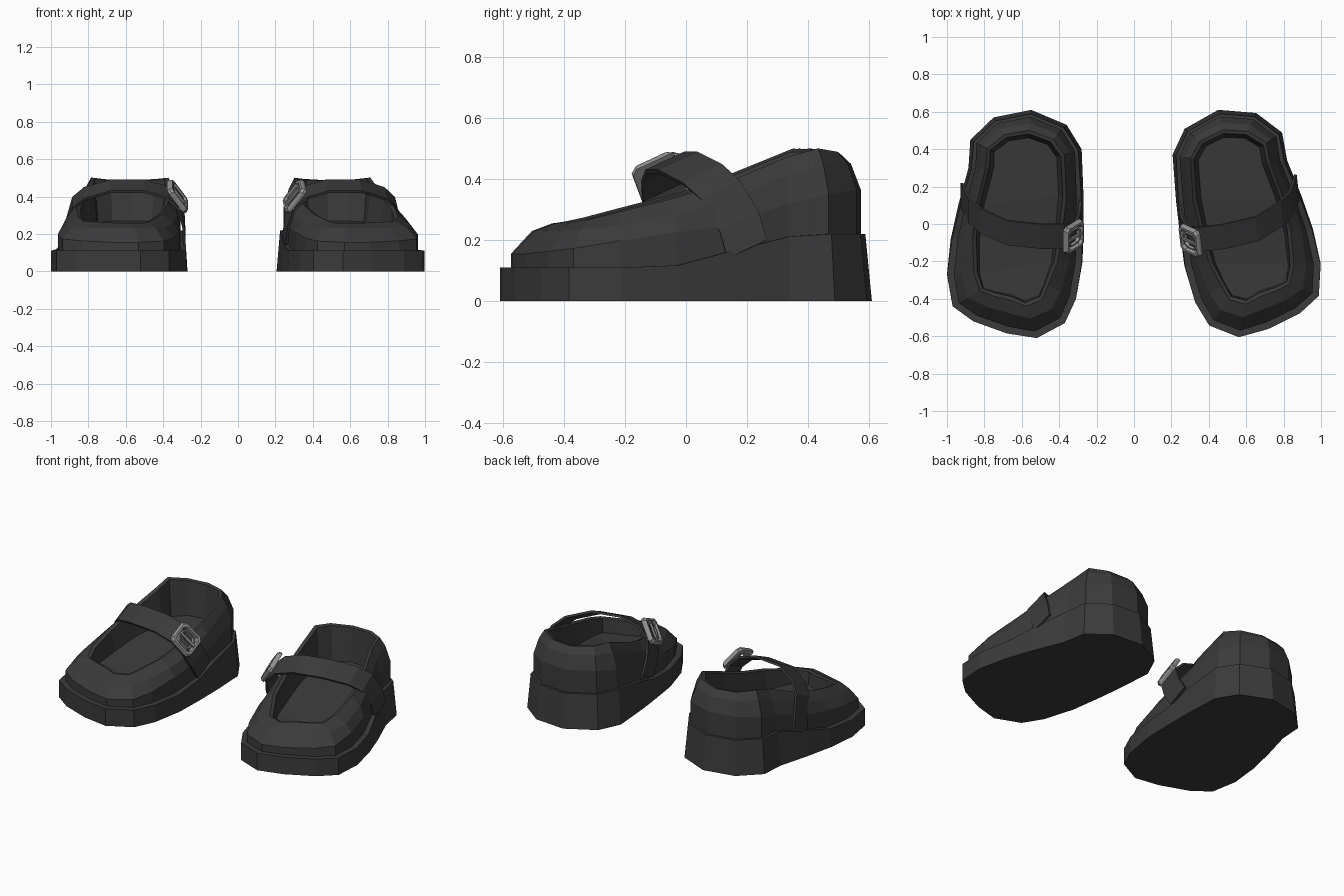
import bpy, bmesh
from mathutils import Vector, Matrix

if "Cube" in bpy.data.objects:
    bpy.data.objects.remove(bpy.data.objects["Cube"])


def material(name, v):
    m = bpy.data.materials.new(name)
    m.use_nodes = True
    m.diffuse_color = (v, v, v, 1)
    m.node_tree.nodes["Principled BSDF"].inputs["Base Color"].default_value = (v, v, v, 1)
    return m


BLACK = material("black leather", 0.043)
METAL = material("grey metal", 0.3)

# Right footprint, from the heel along the inner side to the toe and back
OUTLINE = [(.05, .61), (.24, .53), (.32, .40), (.33, .15), (.33, 0), (.325, -.2),
           (.29, -.4), (.23, -.53), (.08, -.61), (-.08, -.585), (-.26, -.52), (-.37, -.44),
           (-.40, -.27), (-.38, -.08), (-.34, .1), (-.285, .3), (-.275, .45), (-.15, .57)]
N = len(OUTLINE)

# Heights and insets along the shoe as (y, value) curves
SOLE_Z = [(-.2, .11), (-.03, .12), (.12, .17), (.28, .21), (.4, .22)]
SIDE_Z = [(-.55, .155), (-.37, .18), (-.2, .21), (.1, .25), (.3, .32), (.5, .365)]
SHOULDER_Z = [(-.5, .23), (-.3, .24), (0, .3), (.2, .37), (.4, .45)]
RIM_Z = [(-.43, .255), (-.35, .27), (-.13, .325), (.05, .37), (.17, .42), (.38, .505), (.5, .487)]
FLOOR_Z = [(-.45, .17), (-.15, .18), (.1, .23), (.45, .27)]
SHOULDER_IN = [(-.6, .11), (-.3, .08), (0, .055), (.5, .07)]
RIM_IN = [(-.6, .18), (-.4, .165), (-.15, .125), (.2, .085), (.6, .11)]
FLOOR_IN = [(-.6, .21), (-.15, .16), (.2, .13), (.6, .15)]


def curve(pts, y):
    if y <= pts[0][0]:
        return pts[0][1]
    for (a, u), (b, v) in zip(pts, pts[1:]):
        if y <= b:
            return u + (v - u) * (y - a) / (b - a)
    return pts[-1][1]


def ring(inset, height, dz=0):
    """Footprint drawn in towards the spine of the shoe, lifted to a height curve."""
    out = []
    for x, y in OUTLINE:
        sy = max(-.25, min(.3, y))
        spine = Vector((-.013 + .11 * sy, sy))
        p = Vector((x, y))
        p -= (p - spine).normalized() * curve(inset, y)
        out.append((p.x, p.y, curve(height, p.y) + dz))
    return out


def flat(v):
    return [(0, v)]


def shell(rings, floor):
    """Loft the rings, close the bottom and span the top from side to side."""
    bm = bmesh.new()
    loops = [[bm.verts.new(p) for p in r] for r in rings]
    for a, b in zip(loops, loops[1:]):
        for i in range(N):
            j = (i + 1) % N
            bm.faces.new((a[i], a[j], b[j], b[i]))
    bm.faces.new(loops[0])
    if floor:
        top = loops[-1]
        for i in range(N // 2 - 1):
            bm.faces.new((top[i], top[i + 1], top[N - 2 - i], top[N - 1 - i]))
    return bm


def sole():
    return shell([ring(flat(0), flat(0)),
                  ring([(-.3, 0), (.5, .022)], SOLE_Z),
                  ring(flat(.06), SOLE_Z)], True)


def upper():
    return shell([ring(flat(.037), SOLE_Z, -.01),
                  ring(flat(.037), SIDE_Z),
                  ring(SHOULDER_IN, SHOULDER_Z),
                  ring(RIM_IN, RIM_Z),
                  ring([(y, v + .02) for y, v in RIM_IN], RIM_Z, -.008),
                  ring(FLOOR_IN, FLOOR_Z)], True)


STRAP = [(-.32, .155, .17), (-.31, .13, .26), (-.28, .07, .365), (-.22, .02, .415),
         (-.08, -.045, .455), (.1, -.065, .455), (.22, -.065, .42), (.285, -.055, .36),
         (.31, 0, .26), (.312, .06, .17)]
ACROSS = Vector((0, .065, .03))


def strap():
    """Tilted band over the instep, with thickness."""
    bm = bmesh.new()
    rows = []
    for i, p in enumerate(STRAP):
        a, b = Vector(STRAP[max(i - 1, 0)]), Vector(STRAP[min(i + 1, len(STRAP) - 1)])
        n = ACROSS.cross(b - a).normalized() * .007
        if n.dot(Vector(p) - Vector((0, 0, .2))) < 0:
            n.negate()
        c = Vector(p)
        rows.append([bm.verts.new(q) for q in
                     (c - ACROSS - n, c + ACROSS - n, c + ACROSS + n, c - ACROSS + n)])
    for a, b in zip(rows, rows[1:]):
        for i in range(4):
            j = (i + 1) % 4
            bm.faces.new((a[i], a[j], b[j], b[i]))
    bm.faces.new(rows[0])
    bm.faces.new(rows[-1])
    return bm


def frame(bm, half_u, half_v, width, low, high):
    """Rectangular frame with clipped corners and a bevelled top."""
    def loop(inset, z):
        u, v, c = half_u - inset, half_v - inset, .018
        pts = [(u, v - c), (u - c, v), (c - u, v), (-u, v - c),
               (-u, c - v), (c - u, -v), (u - c, -v), (u, c - v)]
        return [bm.verts.new((x, y, z)) for x, y in pts]
    loops = [loop(0, low), loop(0, (low + high) / 2), loop(width * .3, high),
             loop(width * .8, high), loop(width, low)]
    for k, a in enumerate(loops):
        b = loops[(k + 1) % len(loops)]
        for i in range(8):
            j = (i + 1) % 8
            bm.faces.new((a[i], a[j], b[j], b[i]))


def buckle():
    """Outer and inner frames with a prong, laid on the inner slope of the strap."""
    bm = bmesh.new()
    frame(bm, .082, .078, .024, -.012, .016)
    frame(bm, .054, .048, .012, -.01, .008)
    bmesh.ops.create_cube(bm, size=1, matrix=Matrix.Translation((0, 0, .008))
                          @ Matrix.Diagonal((.12, .014, .012, 1)))
    v = ACROSS.normalized()
    u = Vector((.5, 0, -.8))
    u = (u - v * u.dot(v)).normalized()
    basis = Matrix((u, v, u.cross(v))).transposed()
    if basis.col[2].x < 0:
        basis.col[2] = -basis.col[2]
    bm.transform(Matrix.Translation((.278, -.068, .402)) @ basis.to_4x4())
    return bm


PARTS = {"sole": (sole, BLACK), "upper": (upper, BLACK),
         "strap": (strap, BLACK), "buckle": (buckle, METAL)}
# The left shoe is the mirrored right one, turned slightly
PLACES = {"right": Matrix.Translation((-.6, 0, 0)),
          "left": Matrix.Translation((.57, .01, 0)) @ Matrix.Rotation(.115, 4, "Z")
          @ Matrix.Diagonal((-1, 1, 1, 1))}

for side, place in PLACES.items():
    for name, (build, mat) in PARTS.items():
        bm = build()
        bm.transform(place)
        bmesh.ops.recalc_face_normals(bm, faces=bm.faces)
        mesh = bpy.data.meshes.new(f"{side}_{name}")
        bm.to_mesh(mesh)
        bm.free()
        mesh.materials.append(mat)
        bpy.context.collection.objects.link(bpy.data.objects.new(f"{side}_{name}", mesh))
